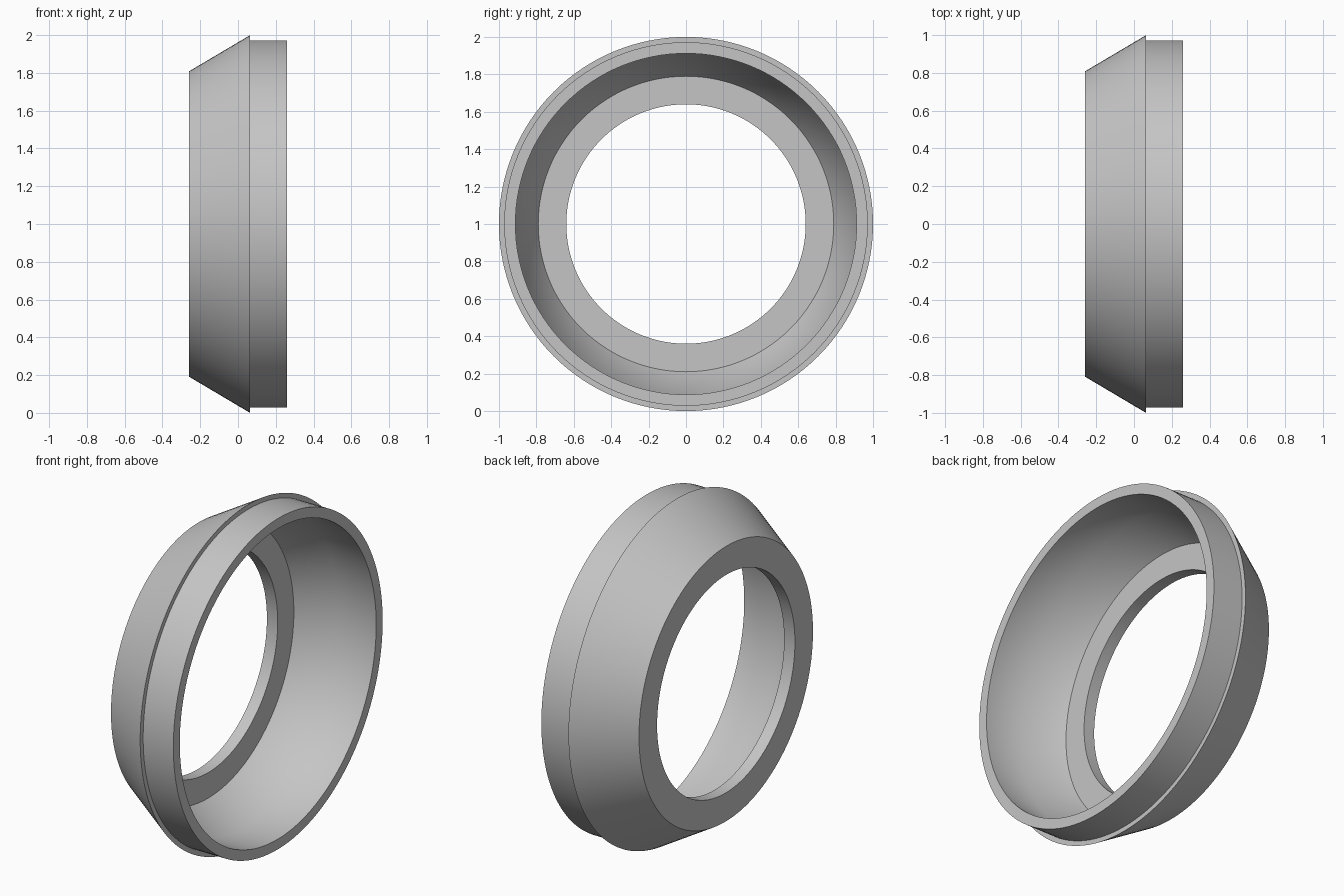
import bpy
import bmesh
import math
from mathutils import Vector

SEGMENTS = 128

cube = bpy.data.objects.get("Cube")
if cube:
    bpy.data.objects.remove(cube, do_unlink=True)

# One plain grey for the whole ring
grey = bpy.data.materials.new("light_grey")
grey.use_nodes = True
colour = (0.56, 0.56, 0.56, 1)
grey.diffuse_color = colour
grey.node_tree.nodes["Principled BSDF"].inputs["Base Color"].default_value = colour

# Closed cross-section as (position along axis, radius)
profile = [
    (-0.26, 0.64), (-0.26, 0.808),               # small end face
    (0.064, 1.0), (0.064, 0.972),                # outer cone and flange step
    (0.26, 0.972), (0.26, 0.912),                # rim sleeve and its end
    (0.02, 0.912), (-0.19, 0.79), (-0.19, 0.64)  # bore, inner cone, inner step
]

# Revolve the cross-section about the x axis
bm = bmesh.new()
verts = [bm.verts.new((x, 0, r)) for x, r in profile]
edges = [bm.edges.new((a, b)) for a, b in zip(verts, verts[1:] + verts[:1])]
bmesh.ops.spin(bm, geom=verts + edges, cent=Vector(), axis=(1, 0, 0),
               angle=math.tau, steps=SEGMENTS, use_merge=False)
bmesh.ops.remove_doubles(bm, verts=bm.verts[:], dist=0.0005)
bmesh.ops.recalc_face_normals(bm, faces=bm.faces[:])
mesh = bpy.data.meshes.new("tapered_ring")
bm.to_mesh(mesh)
bm.free()
mesh.materials.append(grey)

ring = bpy.data.objects.new("tapered_ring", mesh)
ring.location.z = 1
bpy.context.collection.objects.link(ring)

# Smooth round surfaces, crisp rims
bpy.ops.object.select_all(action="DESELECT")
ring.select_set(True)
bpy.context.view_layer.objects.active = ring
bpy.ops.object.shade_smooth_by_angle(angle=math.radians(35))
